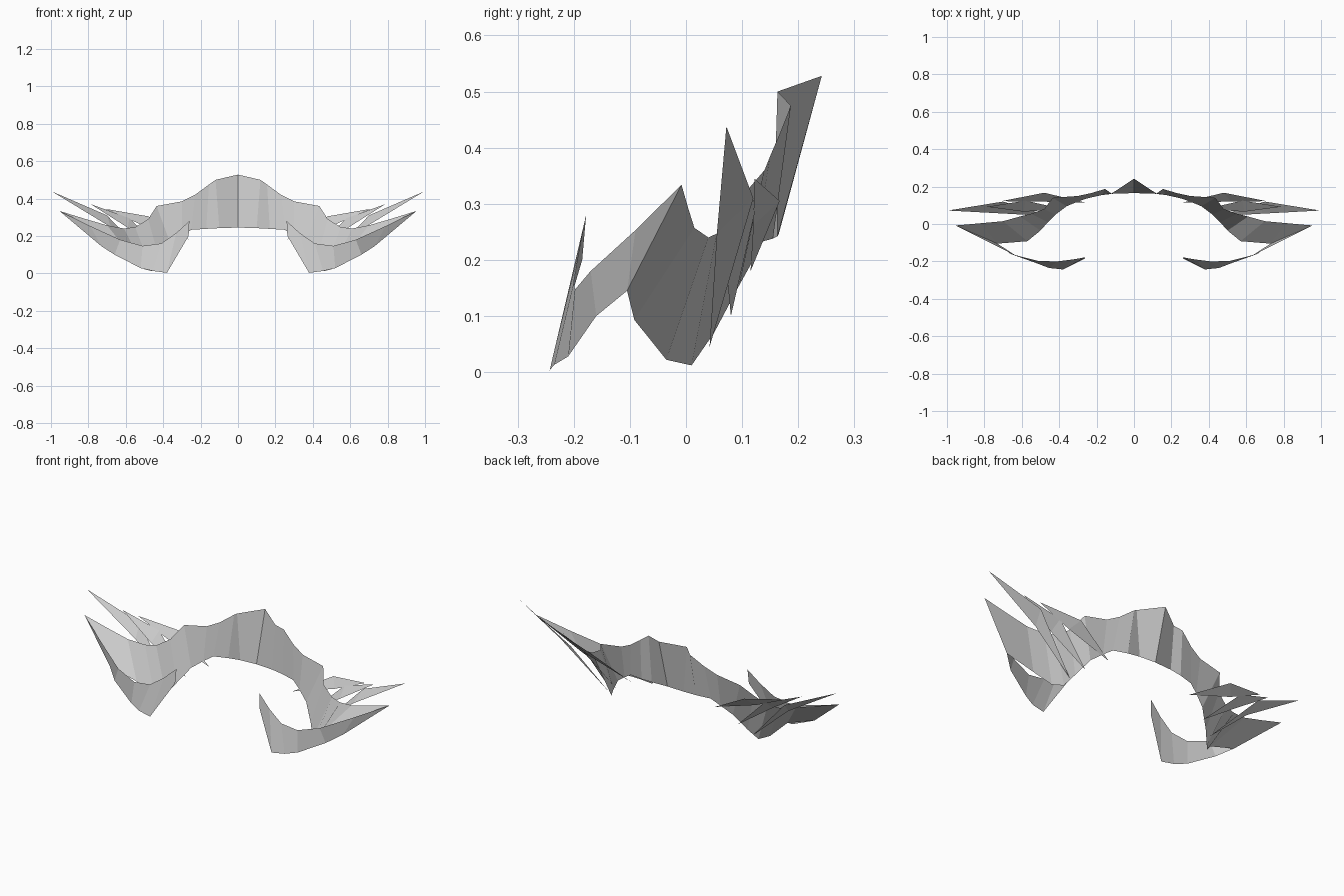
import bpy
import bmesh

if "Cube" in bpy.data.objects:
    bpy.data.objects.remove(bpy.data.objects["Cube"])


def finish(name, bm):
    """Turn a half-sided sheet into an object mirrored across x."""
    bmesh.ops.remove_doubles(bm, verts=bm.verts, dist=0.0005)
    bmesh.ops.recalc_face_normals(bm, faces=bm.faces)
    mesh = bpy.data.meshes.new(name)
    bm.to_mesh(mesh)
    bm.free()
    ob = bpy.data.objects.new(name, mesh)
    bpy.context.collection.objects.link(ob)
    mod = ob.modifiers.new("mirror", "MIRROR")
    mod.use_axis = (True, False, False)
    mod.merge_threshold = 0.001
    return ob


def strip(name, upper, lower, tip):
    """Flat-faceted ribbon between two edges, closed to a point at the tip."""
    bm = bmesh.new()
    a = [bm.verts.new(p) for p in upper]
    b = [bm.verts.new(p) for p in lower]
    end = bm.verts.new(tip)
    for i in range(len(a) - 1):
        bm.faces.new((a[i], b[i], b[i + 1], a[i + 1]))
    bm.faces.new((a[-1], b[-1], end))
    return finish(name, bm)


wing_tip = (0.955, -0.008, 0.334)
keel = (0.73, -0.105, 0.145)

# collar band running from the centre back out to the wing tip
strip("collar_band",
      [(0, .242, .528), (.12, .163, .50), (.155, .187, .475), (.23, .165, .42),
       (.30, .15, .385), (.435, .14, .36), (.48, .08, .29), (.55, .055, .247),
       (.61, .04, .24), (.70, .015, .257), (.82, .004, .292)],
      [(0, .165, .245), (.10, .163, .242), (.17, .155, .238), (.25, .137, .233),
       (.30, .12, .20), (.36, .095, .155), (.42, .05, .07), (.46, .01, .012),
       (.50, -.035, .022), (.57, -.092, .093), keel],
      wing_tip)

# front flap folding back from the wing tip towards the middle
strip("front_flap",
      [(.26, -.178, .28), (.33, -.19, .216), (.41, -.20, .16),
       (.51, -.198, .147), (.63, -.17, .18), (.79, -.09, .253)],
      [(.264, -.185, .20), (.38, -.243, .003), (.455, -.235, .013),
       (.52, -.21, .028), (.66, -.16, .10), keel],
      wing_tip)

# thin kite-shaped feathers behind the wing: root, upper, tip, lower
feathers = {
    "large_feather": [(.45, .042, .045), (.70, .12, .31), (.995, .072, .438), (.68, .055, .247)],
    "middle_feather": [(.38, .08, .10), (.58, .125, .295), (.787, .092, .37), (.59, .066, .245)],
    "small_feather": [(.26, .115, .18), (.48, .167, .305), (.71, .122, .345), (.52, .12, .262)],
}
for name, points in feathers.items():
    bm = bmesh.new()
    root, up, tip, low = [bm.verts.new(p) for p in points]
    bm.faces.new((root, up, low))
    bm.faces.new((up, tip, low))
    finish(name, bm)
